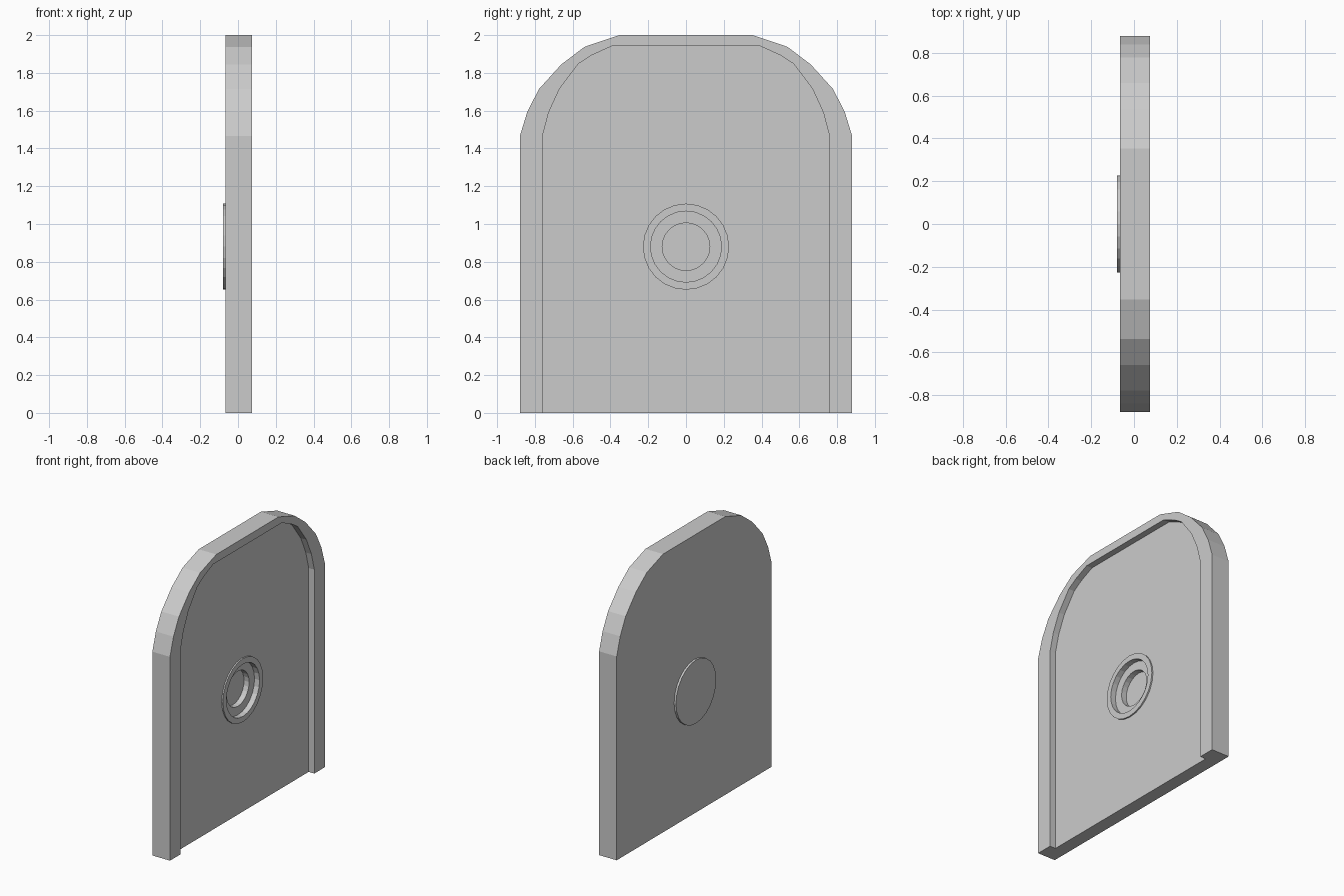
import bpy, bmesh, math

if "Cube" in bpy.data.objects:
    bpy.data.objects.remove(bpy.data.objects["Cube"])

BACK, FLOOR, FRONT = -0.065, 0.03, 0.075   # panel back, recess floor, rim front
KNOB_Z, SIDES = 0.88, 24


def make_object(name, bm):
    bmesh.ops.recalc_face_normals(bm, faces=bm.faces)
    mesh = bpy.data.meshes.new(name)
    bm.to_mesh(mesh)
    bm.free()
    obj = bpy.data.objects.new(name, mesh)
    bpy.context.collection.objects.link(obj)
    return obj


def prism(name, outline, x0, x1):
    """Extrude a (y, z) outline along x."""
    bm = bmesh.new()
    face = bm.faces.new([bm.verts.new((x0, y, z)) for y, z in outline])
    new = bmesh.ops.extrude_face_region(bm, geom=[face])["geom"]
    bmesh.ops.translate(bm, vec=(x1 - x0, 0, 0),
                        verts=[v for v in new if isinstance(v, bmesh.types.BMVert)])
    return make_object(name, bm)


def lathe(name, profile):
    """Spin an (x, radius) profile round the knob axis."""
    bm = bmesh.new()
    rings = []
    for x, r in profile:
        rings.append([bm.verts.new((x, r * math.cos(a), KNOB_Z + r * math.sin(a)))
                      for a in (2 * math.pi * i / SIDES for i in range(SIDES))])
    for a, b in zip(rings, rings[1:]):
        for i in range(SIDES):
            j = (i + 1) % SIDES
            bm.faces.new((a[i], a[j], b[j], b[i]))
    bm.faces.new(rings[0])
    bm.faces.new(rings[-1])
    return make_object(name, bm)


# Half outlines, bottom to top, mirrored across y
outer = [(0.88, 0), (0.88, 1.465), (0.84, 1.595), (0.778, 1.715),
         (0.66, 1.845), (0.537, 1.938), (0.353, 2.0)]
inner = [(0.76, 0), (0.76, 1.465), (0.727, 1.59), (0.67, 1.715),
         (0.57, 1.848), (0.50, 1.893), (0.39, 1.943)]


def mirrored(half):
    return half + [(-y, z) for y, z in reversed(half)]


# Door panel with a round opening for the knob
panel = prism("door_panel", mirrored(outer), BACK, FLOOR)
cutter = lathe("knob_hole_cutter", [(-0.2, 0.215), (0.2, 0.215)])
cutter.hide_render = True
cutter.hide_viewport = True
hole = panel.modifiers.new("knob_hole", 'BOOLEAN')
hole.operation = 'DIFFERENCE'
hole.solver = 'EXACT'
hole.object = cutter

# Raised rim around the sides and top
prism("door_rim", mirrored(outer) + mirrored(inner)[::-1], FLOOR, FRONT)

# Round knob: flat disc at the back, stepped recess at the front
lathe("recessed_knob", [(-0.08, 0.228), (0.04, 0.228), (0.04, 0.188),
                        (0.0, 0.188), (0.0, 0.126), (-0.04, 0.126)])
